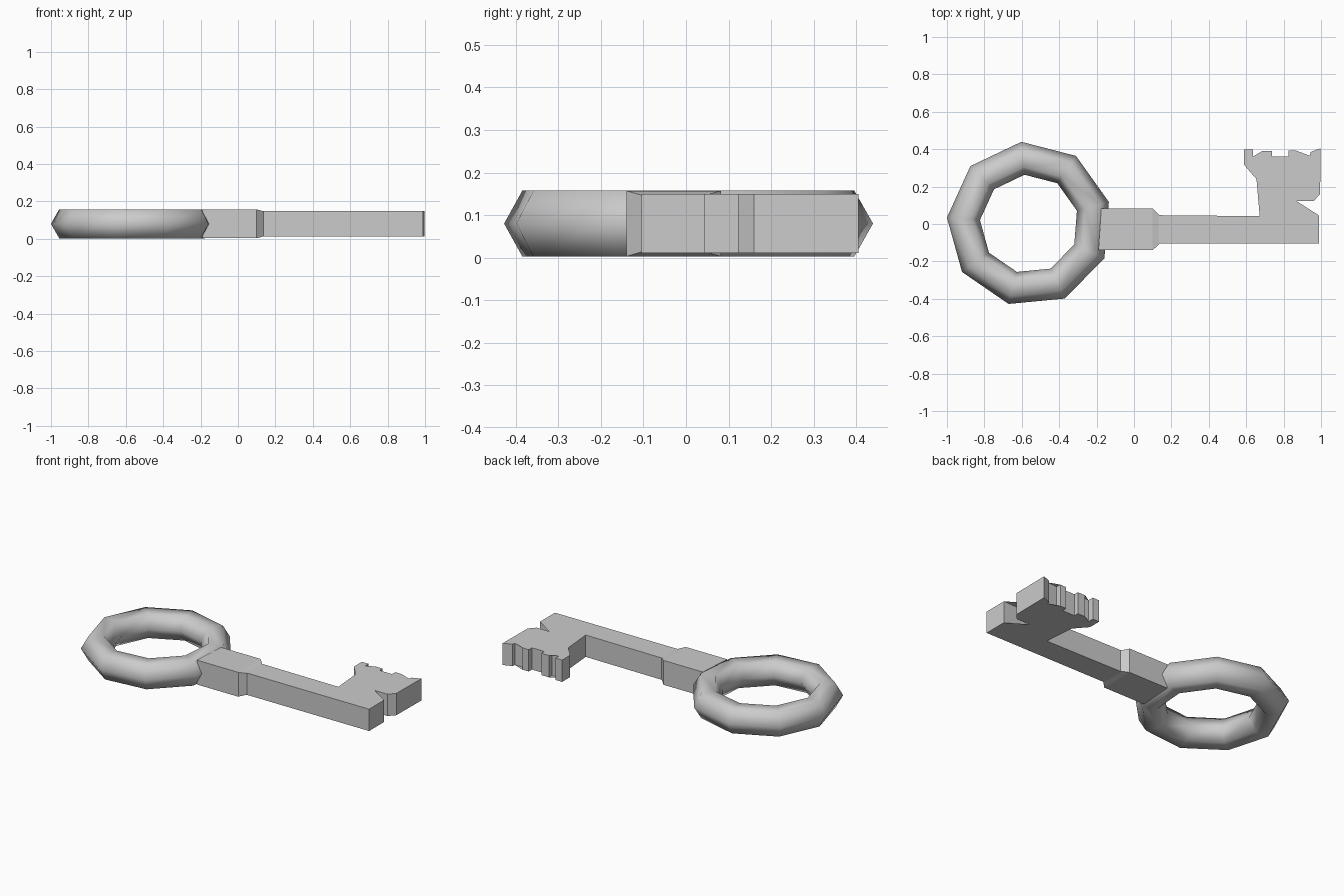
import bpy, bmesh, math

if "Cube" in bpy.data.objects:
    bpy.data.objects.remove(bpy.data.objects["Cube"])

ZC = 0.08  # mid height of the key


def make_object(name, bm):
    bmesh.ops.recalc_face_normals(bm, faces=bm.faces[:])
    mesh = bpy.data.meshes.new(name)
    bm.to_mesh(mesh)
    bm.free()
    ob = bpy.data.objects.new(name, mesh)
    bpy.context.collection.objects.link(ob)
    return ob


def skin(bm, loops, closed=False):
    """Bridge vertex loops of equal length with quads."""
    pairs = list(zip(loops, loops[1:])) + ([(loops[-1], loops[0])] if closed else [])
    for a, b in pairs:
        n = len(a)
        for i in range(n):
            bm.faces.new((a[i], a[(i + 1) % n], b[(i + 1) % n], b[i]))


# bow: nine-segment ring with a hexagonal section
bm = bmesh.new()
loops = []
for i in range(9):
    a = math.radians(15.5 + 40 * i)
    loop = []
    for j in range(6):
        t = math.radians(60 * j)
        r = 0.353 + 0.0885 * math.cos(t)
        loop.append(bm.verts.new((-0.56 + r * math.cos(a), r * math.sin(a),
                                  ZC + 0.0895 * math.sin(t))))
    loops.append(loop)
skin(bm, loops, closed=True)
bow = make_object("bow_ring", bm)
for p in bow.data.polygons:
    p.use_smooth = True

# collar: block with a tapered step down to the shaft
bm = bmesh.new()
loops = []
# x low side, x high side, y low, y high, half height
for x0, x1, y0, y1, h in [(-0.19, -0.175, -0.14, 0.082, 0.077),
                          (0.10, 0.10, -0.14, 0.082, 0.077),
                          (0.137, 0.137, -0.105, 0.047, 0.067)]:
    loops.append([bm.verts.new(c) for c in ((x0, y0, ZC - h), (x1, y1, ZC - h),
                                            (x1, y1, ZC + h), (x0, y0, ZC + h))])
skin(bm, loops)
bm.faces.new(loops[0])
bm.faces.new(loops[-1])
make_object("collar", bm)

# shaft and toothed bit: one outline, extruded
outline = [
    (0.13, -0.105), (0.99, -0.105), (0.99, 0.045), (0.825, 0.04),
    (0.825, 0.15), (0.87, 0.122), (0.96, 0.122), (0.995, 0.16),
    (0.998, 0.405), (0.945, 0.385), (0.94, 0.365), (0.868, 0.36),
    (0.868, 0.392), (0.825, 0.392), (0.825, 0.36), (0.738, 0.36),
    (0.738, 0.39), (0.685, 0.39), (0.685, 0.36), (0.635, 0.36),
    (0.635, 0.397), (0.588, 0.397), (0.588, 0.317), (0.825, 0.317),
    (0.825, 0.24), (0.655, 0.24), (0.672, 0.042), (0.13, 0.047),
]
bm = bmesh.new()
loops = [[bm.verts.new((x, y, z)) for x, y in outline] for z in (ZC - 0.069, ZC + 0.069)]
skin(bm, loops)
caps = [bm.faces.new(loop) for loop in loops]
bmesh.ops.triangulate(bm, faces=caps)
make_object("shaft_and_bit", bm)
